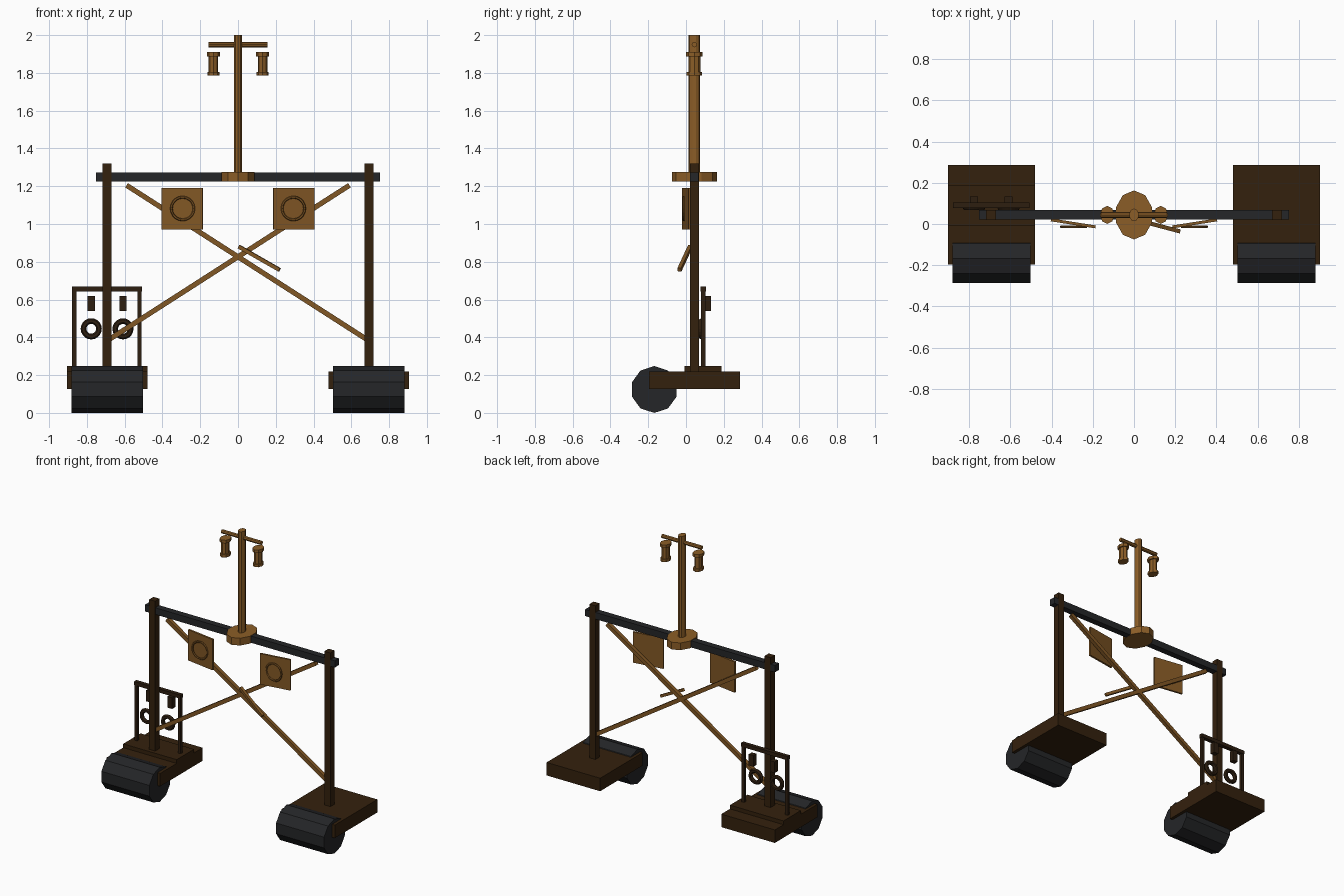
import bpy, math
from mathutils import Vector, Matrix

if "Cube" in bpy.data.objects:
    bpy.data.objects.remove(bpy.data.objects["Cube"])


def mat(name, r, g, b):
    m = bpy.data.materials.new(name)
    m.diffuse_color = (r, g, b, 1)
    m.use_nodes = True
    m.node_tree.nodes["Principled BSDF"].inputs["Base Color"].default_value = m.diffuse_color
    return m


DARK = mat("dark_brown", 0.034, 0.015, 0.004)
RACK = mat("blackened_brown", 0.026, 0.013, 0.005)
GREY = mat("charcoal", 0.018, 0.019, 0.021)
WOOD = mat("tan_wood", 0.22, 0.095, 0.018)
BRASS = mat("golden_brown", 0.26, 0.11, 0.02)


def finish(name, m):
    o = bpy.context.object
    o.name = name
    o.data.materials.append(m)
    return o


def box(name, x, y, z, m, rot=0.0):
    """Box from (min, max) ranges, turned about z."""
    c = [(a + b) / 2 for a, b in (x, y, z)]
    bpy.ops.mesh.primitive_cube_add(size=1, location=c, rotation=(0, 0, rot))
    o = finish(name, m)
    o.scale = [b - a for a, b in (x, y, z)]
    return o


def rod(name, a, b, t, m):
    """Square bar between two points."""
    a, b = Vector(a), Vector(b)
    d = b - a
    bpy.ops.mesh.primitive_cube_add(size=1, location=(a + b) / 2)
    o = finish(name, m)
    o.rotation_euler = d.to_track_quat('Z', 'Y').to_euler()
    o.scale = (t, t, d.length)
    return o


def drum(name, x, y, z0, z1, rx, ry, m, n=10):
    """Upright oval prism with a corner facing +y."""
    bpy.ops.mesh.primitive_cylinder_add(vertices=n, radius=1, depth=1,
                                        location=(x, y, (z0 + z1) / 2))
    o = finish(name, m)
    o.scale = (rx, ry, z1 - z0)
    return o


def cross_drum(name, x0, x1, y, z, r, m, n=10):
    """Prism lying along x with a corner facing up."""
    bpy.ops.mesh.primitive_cylinder_add(vertices=n, radius=r, depth=x1 - x0)
    o = finish(name, m)
    o.data.transform(Matrix.Rotation(math.pi / 2, 4, 'Z') @ Matrix.Rotation(math.pi / 2, 4, 'X'))
    o.location = ((x0 + x1) / 2, y, z)
    return o


def ring(name, x, y, z, major, minor, m, flat=1.0):
    """Ring facing the front."""
    bpy.ops.mesh.primitive_torus_add(major_radius=major, minor_radius=minor,
                                     major_segments=20, minor_segments=6,
                                     location=(x, y, z), rotation=(math.pi / 2, 0, 0))
    o = finish(name, m)
    o.scale = (1, 1, flat)
    return o


YC = 0.044  # depth of the gantry plane

# Feet, rollers, posts, braces, targets and lanterns on both sides
for s, side in ((-1, "left"), (1, "right")):
    cx = s * 0.692
    box(side + "_base", (cx - 0.212, cx + 0.212), (-0.196, 0.286), (0.127, 0.22), DARK)
    cross_drum(side + "_roller", cx - 0.19, cx + 0.19, -0.168, 0.124, 0.124, GREY)
    box(side + "_post", (s * 0.694 - 0.024, s * 0.694 + 0.024),
        (YC - 0.024, YC + 0.024), (0.2, 1.32), DARK)
    rod(side + "_brace", (s * 0.59, YC, 1.205), (-s * 0.68, YC, 0.39), 0.027, WOOD)
    # square plate, inner edge turned forward, with a ring on its face
    box(side + "_target_plate", (s * 0.295 - 0.11, s * 0.295 + 0.11),
        (-0.004, 0.01), (0.97, 1.19), WOOD, s * math.radians(9))
    ring(side + "_target_ring", s * 0.293, -0.013, 1.082, 0.06, 0.007, WOOD)
    # hanging lantern
    lx = s * 0.13
    drum(side + "_lantern_cap", lx, YC, 1.888, 1.91, 0.035, 0.044, BRASS, 8)
    drum(side + "_lantern_body", lx, YC, 1.8, 1.892, 0.025, 0.032, BRASS, 8)
    drum(side + "_lantern_foot", lx, YC, 1.785, 1.805, 0.032, 0.041, BRASS, 8)

# Top beam, hub, mast and crossbar
box("top_beam", (-0.752, 0.752), (YC - 0.023, YC + 0.023), (1.225, 1.273), GREY)
drum("mast_hub", 0, YC, 1.224, 1.276, 0.092, 0.119, BRASS)
drum("mast", 0, YC, 1.25, 2.0, 0.023, 0.031, BRASS)
cross_drum("mast_crossbar", -0.157, 0.157, YC, 1.949, 0.014, BRASS, 8)

# Loose lever at the brace crossing
rod("lever", (0.005, 0.022, 0.88), (0.22, -0.035, 0.757), 0.02, WOOD)

# Tool rack on the left foot
box("rack_plinth", (-0.904, -0.48), (-0.008, 0.188), (0.215, 0.247), DARK)
box("rack_top_bar", (-0.878, -0.508), (0.077, 0.105), (0.642, 0.668), RACK)
for i, x in enumerate((-0.867, -0.522)):
    box(f"rack_upright_{i}", (x - 0.011, x + 0.011), (0.08, 0.102), (0.24, 0.65), RACK)
for i, x in enumerate((-0.777, -0.609)):
    box(f"rack_block_{i}", (x - 0.019, x + 0.019), (0.098, 0.133), (0.54, 0.62), RACK)
    ring(f"rack_ring_{i}", x, 0.08, 0.445, 0.041, 0.015, RACK)
